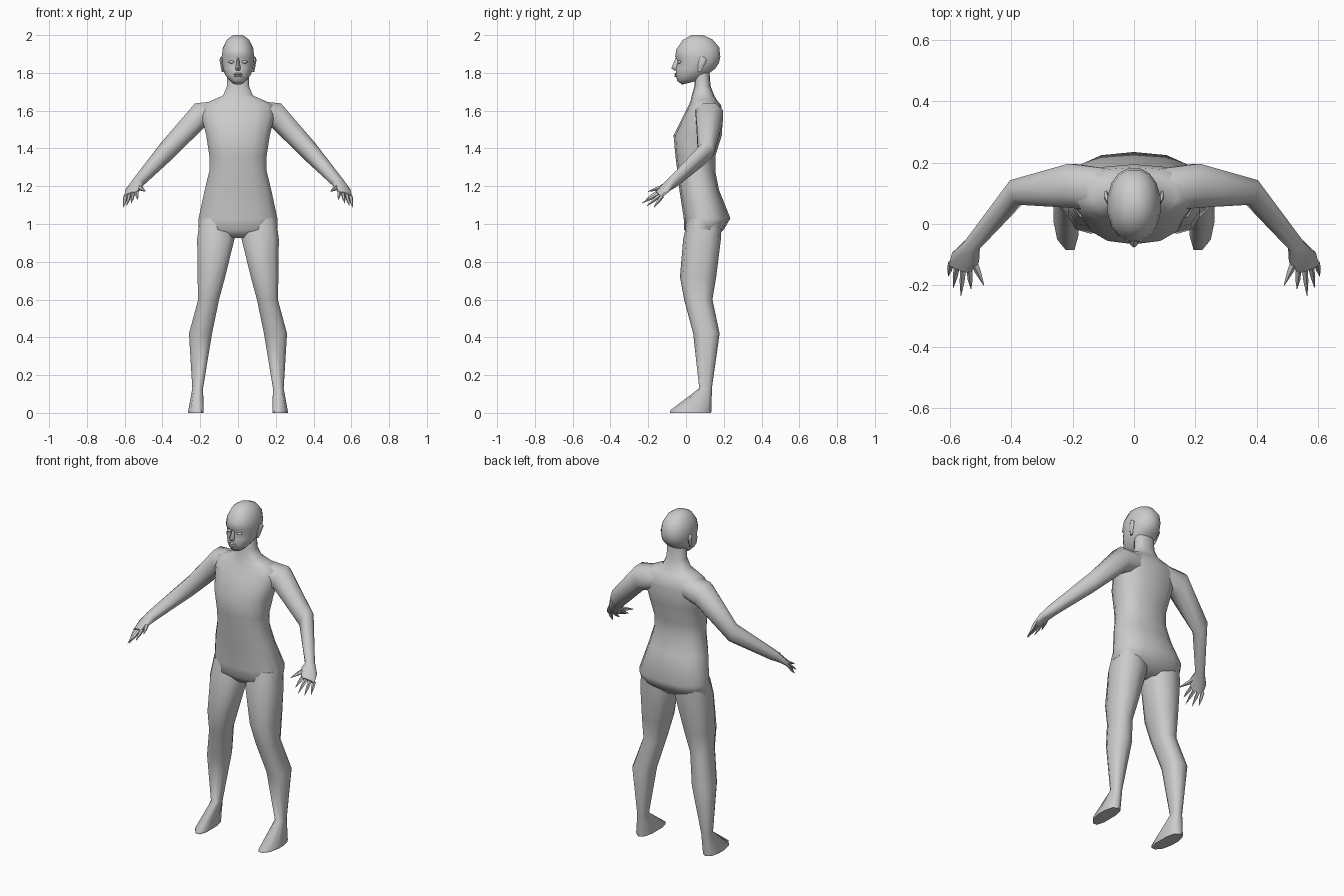
import bpy, bmesh, math
from mathutils import Vector as V

cube = bpy.data.objects.get("Cube")
if cube:
    bpy.data.objects.remove(cube, do_unlink=True)

grey = bpy.data.materials.new("plain grey")
grey.use_nodes = True
colour = (0.6, 0.6, 0.6, 1)
grey.diffuse_color = colour
grey.node_tree.nodes["Principled BSDF"].inputs["Base Color"].default_value = colour


def finish(name, bm, mirror):
    bmesh.ops.recalc_face_normals(bm, faces=bm.faces)
    mesh = bpy.data.meshes.new(name)
    bm.to_mesh(mesh)
    bm.free()
    mesh.materials.append(grey)
    obj = bpy.data.objects.new(name, mesh)
    bpy.context.collection.objects.link(obj)
    bpy.ops.object.select_all(action="DESELECT")
    obj.select_set(True)
    bpy.context.view_layer.objects.active = obj
    bpy.ops.object.shade_smooth_by_angle(angle=math.radians(62))
    if mirror:
        obj.modifiers.new("both sides", "MIRROR").use_clip = False
    return obj


def rounded(t, power):
    """Point of a superellipse at angle t."""
    c, s = math.cos(t), math.sin(t)
    return (math.copysign(abs(c) ** (2 / power), c),
            math.copysign(abs(s) ** (2 / power), s))


def loft(name, rings, sides=10, power=2.0, mirror=False, bend=None):
    """Skin a row of rings, each a centre and two half-axis vectors."""
    bm = bmesh.new()
    rows = []
    for centre, a, b in rings:
        row = []
        for i in range(sides):
            c, s = rounded(math.tau * (i + 0.5) / sides, power)
            p = V(centre) + V(a) * c + V(b) * s
            row.append(bm.verts.new(bend(p) if bend else p))
        rows.append(row)
    for low, high in zip(rows, rows[1:]):
        for i in range(sides):
            j = (i + 1) % sides
            bm.faces.new((low[i], low[j], high[j], high[i]))
    bm.faces.new(rows[0])
    bm.faces.new(rows[-1])
    return finish(name, bm, mirror)


def slab(x0, x1, front, back, z, z_back=None):
    """Ring across the body, from front y to back y, optionally tilted."""
    z_back = z if z_back is None else z_back
    return (((x0 + x1) / 2, (front + back) / 2, (z + z_back) / 2),
            ((x1 - x0) / 2, 0, 0),
            (0, (back - front) / 2, (z_back - z) / 2))


def blob(name, centre, size, mirror=False):
    bm = bmesh.new()
    bmesh.ops.create_uvsphere(bm, u_segments=8, v_segments=6, radius=1)
    for v in bm.verts:
        v.co = V(centre) + V(x * s for x, s in zip(v.co, size))
    return finish(name, bm, mirror)


# Neck, chest, waist and hips: half width, front, back, height
torso = [
    (.058, .045, .125, 1.8), (.06, .045, .13, 1.73), (.08, .03, .15, 1.68),
    (.14, .025, .165, 1.655), (.19, .015, .185, 1.63), (.2, -.01, .195, 1.58),
    (.172, -.066, .19, 1.47), (.155, -.056, .155, 1.36),
    (.155, -.046, .155, 1.28), (.18, -.035, .175, 1.18),
    (.213, -.012, .235, 1.03), (.215, -.01, .2, .97), (.09, .03, .15, .925)]
loft("torso", [slab(-w, w, f, b, z) for w, f, b, z in torso], 14, 2.4)

# Legs run straight into wedge feet: inner, outer, front, back, height
legs = [
    (.03, .205, .01, .19, 1.03), (.015, .22, -.015, .185, .92),
    (.065, .217, -.032, .16, .72), (.098, .213, -.01, .14, .6),
    (.135, .262, .038, .178, .42), (.184, .243, .07, .137, .13)]


def slant_toes(p):
    if p.z < .03 and p.y < 0:
        p.y += (p.x - .185) * .6
    return p


foot = [slab(.18, .265, -.108, .135, .012), slab(.18, .265, -.108, .133, 0)]
loft("leg", [slab(*r) for r in legs] + foot, 10, 2.6, True, slant_toes)

# Arms: centre, up axis and depth axis from shoulder to knuckles
arm = [
    ((.08, .11, 1.59), (0, 0, .07), (0, .075, 0)),
    ((.205, .125, 1.573), (.025, 0, .07), (0, .077, 0)),
    ((.385, .103, 1.38), (.02, 0, .052), (.012, .043, 0)),
    ((.53, -.07, 1.22), (.012, -.015, .025), (.024, .015, 0)),
    ((.55, -.11, 1.19), (.008, -.008, .016), (.044, .02, -.012)),
    ((.568, -.145, 1.155), (.005, -.006, .011), (.036, .014, -.012))]
loft("arm", arm, 8, 2.2, True)


# Pointed fingers fanning out of the palm, and the thumb
def spike(name, base, tip, radius):
    base, tip = V(base), V(tip)
    along = (tip - base).normalized()
    a = along.cross(V((0, 0, 1))).normalized() * radius
    b = along.cross(a)
    mid = base.lerp(tip, .5)
    loft(name, [(base, a, b), (mid, a * .8, b * .8), (tip, a * .1, b * .1)],
         5, 2, True)


tips = [(.532, -.212, 1.13), (.565, -.234, 1.11),
        (.59, -.208, 1.095), (.606, -.17, 1.088)]
for k, tip in enumerate(tips):
    side = (k - 1.5) / 1.5
    knuckle = V((.566, -.138, 1.158)) + V((.03, .012, -.01)) * side
    spike("finger_%d" % (k + 1), knuckle, tip, .011)
spike("thumb", (.53, -.105, 1.2), (.49, -.2, 1.172), .014)

# Head: half width, then front y and z, back y and z
head = [
    (.026, .03, 2.0, .09, 2.0), (.06, -.018, 1.975, .142, 1.977),
    (.082, -.053, 1.925, .178, 1.935), (.088, -.06, 1.885, .184, 1.885),
    (.085, -.05, 1.862, .176, 1.85), (.08, -.056, 1.825, .152, 1.818),
    (.07, -.054, 1.785, .125, 1.8), (.052, -.048, 1.757, .11, 1.785),
    (.032, -.022, 1.738, .09, 1.765)]


def eye_sockets(p):
    if p.y < -.015 and 1.84 < p.z < 1.87 and .012 < abs(p.x) < .06:
        p.y += .008
    return p


loft("head", [slab(-w, w, f, b, z, zb) for w, f, z, b, zb in head],
     16, 2.15, False, eye_sockets)

# Nose, lips, eyes and ears
loft("nose", [slab(-.006, .006, -.056, -.03, 1.878),
              slab(-.01, .01, -.067, -.03, 1.85),
              slab(-.016, .016, -.078, -.03, 1.826),
              slab(-.012, .012, -.06, -.03, 1.812)], 6)
for lip, z in (("upper_lip", 1.794), ("lower_lip", 1.783)):
    blob(lip, (0, -.052, z), (.024, .01, .006))
blob("eye", (.034, -.034, 1.858), (.016, .011, .008), True)
loft("ear", [((.08, .072, 1.805), (.007, 0, 0), (0, .008, 0)),
             ((.085, .08, 1.84), (.009, .004, 0), (0, .018, 0)),
             ((.09, .09, 1.87), (.01, .005, 0), (0, .02, 0)),
             ((.088, .085, 1.885), (.005, 0, 0), (0, .01, 0))], 6, 2, True)
